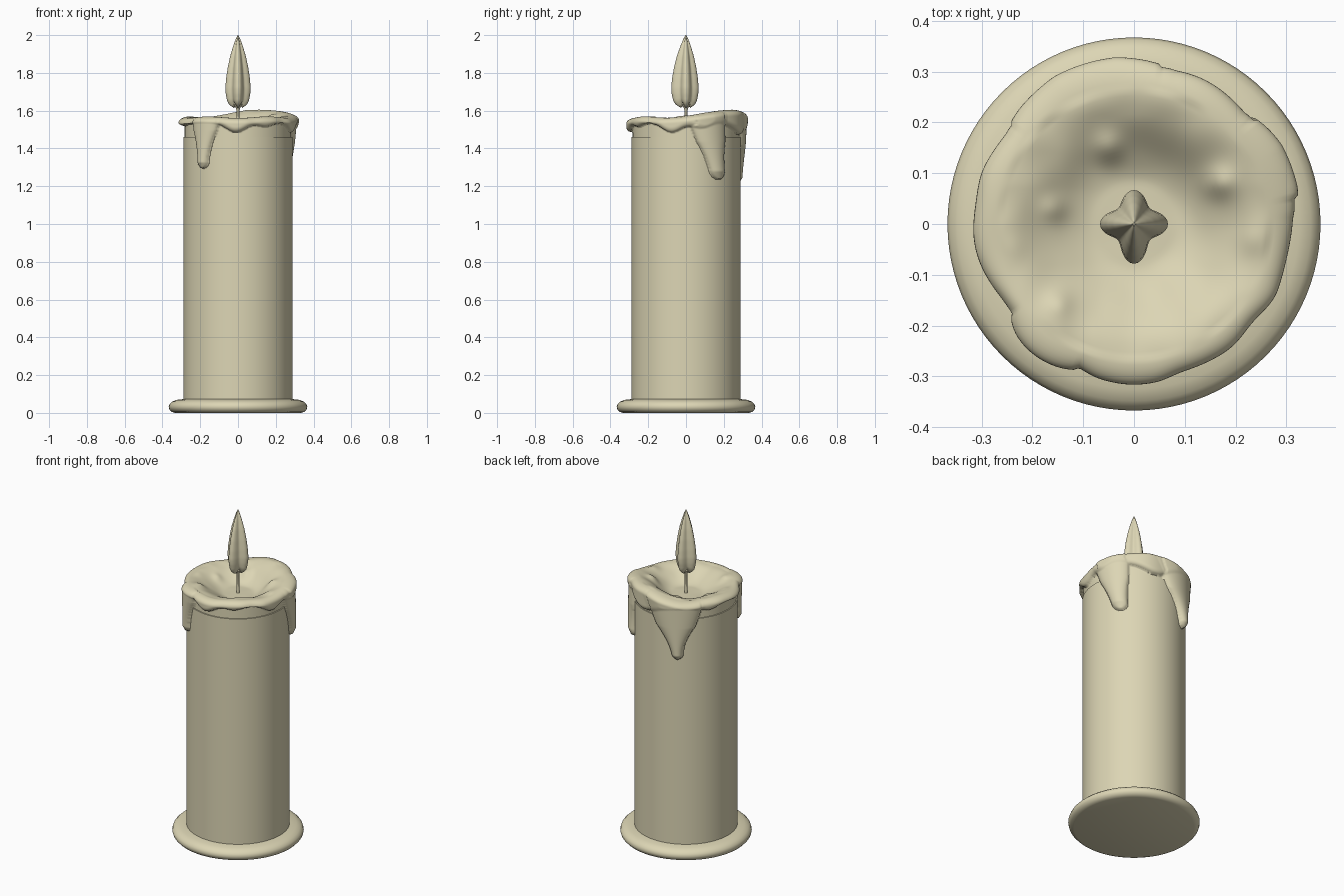
import bpy
import bmesh
from math import sin, cos, pi, tau, radians, exp, sqrt, hypot
from mathutils import Vector, noise

if "Cube" in bpy.data.objects:
    bpy.data.objects.remove(bpy.data.objects["Cube"], do_unlink=True)

wax = bpy.data.materials.new("cream wax")
wax.use_nodes = True
COLOUR = (0.72, 0.67, 0.46, 1)
wax.diffuse_color = COLOUR
wax.node_tree.nodes["Principled BSDF"].inputs["Base Color"].default_value = COLOUR

BODY_R = 0.288


def skin(name, rows, cols, point, sharp=40):
    """Skin rings of points; point(row, angle) gives each position. Both ends are capped."""
    bm = bmesh.new()
    rings = [[bm.verts.new(point(r, tau * c / cols)) for c in range(cols)] for r in range(rows)]
    for low, high in zip(rings, rings[1:]):
        for c in range(cols):
            d = (c + 1) % cols
            bm.faces.new((low[c], low[d], high[d], high[c]))
    bm.faces.new(rings[0][::-1])
    bm.faces.new(rings[-1])
    bmesh.ops.recalc_face_normals(bm, faces=bm.faces)
    mesh = bpy.data.meshes.new(name)
    bm.to_mesh(mesh)
    bm.free()
    obj = bpy.data.objects.new(name, mesh)
    bpy.context.collection.objects.link(obj)
    mesh.materials.append(wax)
    bpy.ops.object.select_all(action="DESELECT")
    obj.select_set(True)
    bpy.context.view_layer.objects.active = obj
    bpy.ops.object.shade_smooth_by_angle(angle=radians(sharp))
    return obj


def lathe(name, profile, cols=96):
    return skin(name, len(profile), cols,
                lambda r, a: (profile[r][0] * cos(a), profile[r][0] * sin(a), profile[r][1]))


def lerp_profile(profile, z):
    for (r0, z0), (r1, z1) in zip(profile, profile[1:]):
        if z <= z1:
            return r0 + (r1 - r0) * (z - z0) / (z1 - z0)
    return profile[-1][0]


def turn(a, degrees):
    """Signed angle from a direction in degrees to a."""
    return (a - radians(degrees) + pi) % tau - pi


def bell(x, width):
    return exp(-(x / width) ** 2)


# Base dish and candle body
lathe("base_dish", [(0.335, 0), (0.352, 0.006), (0.363, 0.018), (0.367, 0.032), (0.362, 0.047),
                    (0.348, 0.06), (0.325, 0.069), (0.28, 0.074)])
lathe("candle_body", [(BODY_R, 0.04), (BODY_R, 1.46)])

# Drips: direction, tip height, tip half width, widening, lean, thickness
DRIPS = [
    (231, 1.295, 0.032, 0.22, 0.15, 0.034),
    (36, 1.235, 0.045, 0.20, -0.7, 0.036),
    (116, 1.215, 0.030, 0.42, -0.25, 0.04),
]
# Small scallops along the skirt: direction, depth, angular width
SCALLOPS = [(268, 0.05, 0.25), (345, 0.05, 0.25), (300, 0.02, 0.2), (190, 0.015, 0.3),
            (75, 0.06, 0.4), (150, 0.03, 0.25), (15, 0.03, 0.2)]


def rim_height(a):
    return 1.565 + 0.043 * bell(turn(a, 59), 0.75) + 0.004 * sin(5 * a)


def thickness(a, z):
    """How far the melted wax stands out from the body."""
    edge = 1.535 - sum(d * bell(turn(a, at), w) for at, d, w in SCALLOPS)
    band = 0.024 + 0.014 * bell(turn(a, 188), 0.35) + 0.004 * sin(7 * a)
    h = (z - edge) / 0.03
    best = band * sqrt(max(0, 1 - max(0, 1 - h) ** 2)) if h > 0 else 0
    for at, tip, width, widen, lean, thick in DRIPS:
        h = z - tip
        if h <= 0:
            continue
        half = width * sqrt(1 - max(0, 1 - h / width) ** 2) + widen * h * min(1, h / 0.2)
        side = BODY_R * (turn(a, at) - lean * h) / half
        if abs(side) < 1:
            ridge = thick * sqrt(1 - side * side) * min(1, 0.5 + h / (2 * width))
            best = sqrt(best ** 2 + ridge ** 2) if best < ridge else best + 0.15 * ridge
    return min(best, 0.042) if best > 0 else -0.006


# Lumps in the pool: x, y, height, size
LUMPS = [(0.17, 0.08, 0.022, 0.03), (-0.15, -0.16, 0.014, 0.025), (-0.05, 0.15, 0.016, 0.03),
         (-0.25, -0.05, 0.014, 0.03), (-0.16, 0.03, 0.01, 0.025), (0.24, -0.03, 0.012, 0.03)]
POOL, LIP, SKIRT = 30, 8, 64
CREST = 0.268
LIP_DROP = 0.03


def cap_point(row, a):
    top = rim_height(a)
    if row < POOL:
        # Sunken pool rising to the crest
        t = (row + 0.2) / POOL
        r = CREST * t
        x, y = r * cos(a), r * sin(a)
        s = min(1, max(0, (t - 0.3) / 0.7))
        z = 1.49 + (top - 1.49) * sin(s * pi / 2) ** 1.7
        z += sum(h * bell(hypot(x - lx, y - ly), w) for lx, ly, h, w in LUMPS) * (1 - t ** 4)
        z += 0.006 * noise.noise(Vector((x, y, 0)) * 14) * t
        return x, y, z
    outer = BODY_R + thickness(a, top - LIP_DROP)
    if row < POOL + LIP:
        # Rounded lip
        q = (row - POOL) / LIP * pi / 2
        r = CREST + (outer - CREST) * sin(q)
        return r * cos(a), r * sin(a), top - LIP_DROP * (1 - cos(q))
    # Skirt and drips down the side
    t = (row - POOL - LIP) / (SKIRT - 1)
    z = top - LIP_DROP + (1.205 - top + LIP_DROP) * t
    r = BODY_R + thickness(a, z)
    return r * cos(a), r * sin(a), z


skin("melted_wax_cap", POOL + LIP + SKIRT, 288, cap_point, sharp=70)

# Wick
lathe("wick", [(0.012, 1.47), (0.008, 1.5), (0.007, 1.6), (0.012, 1.615), (0.026, 1.632),
               (0.02, 1.66)], cols=12)

# Flame with four soft lobes
FLAME = [(0.022, 1.615), (0.045, 1.63), (0.057, 1.65), (0.065, 1.69), (0.067, 1.72), (0.063, 1.77),
         (0.054, 1.83), (0.041, 1.89), (0.026, 1.94), (0.012, 1.98), (0.002, 2.0)]
FLAME_ROWS = 40


def flame_point(row, a):
    z = 1.615 + 0.385 * row / (FLAME_ROWS - 1)
    valley = (1 - cos(4 * a)) / 2
    r = lerp_profile(FLAME, z) * (1 - 0.34 * valley)
    r *= 1 + 0.17 * bell(turn(a, 270), 0.5)
    low = max(0, 1 - (z - 1.615) / 0.06)
    return r * cos(a), r * sin(a), z + 0.02 * valley * low


skin("flame", FLAME_ROWS, 64, flame_point, sharp=60)
